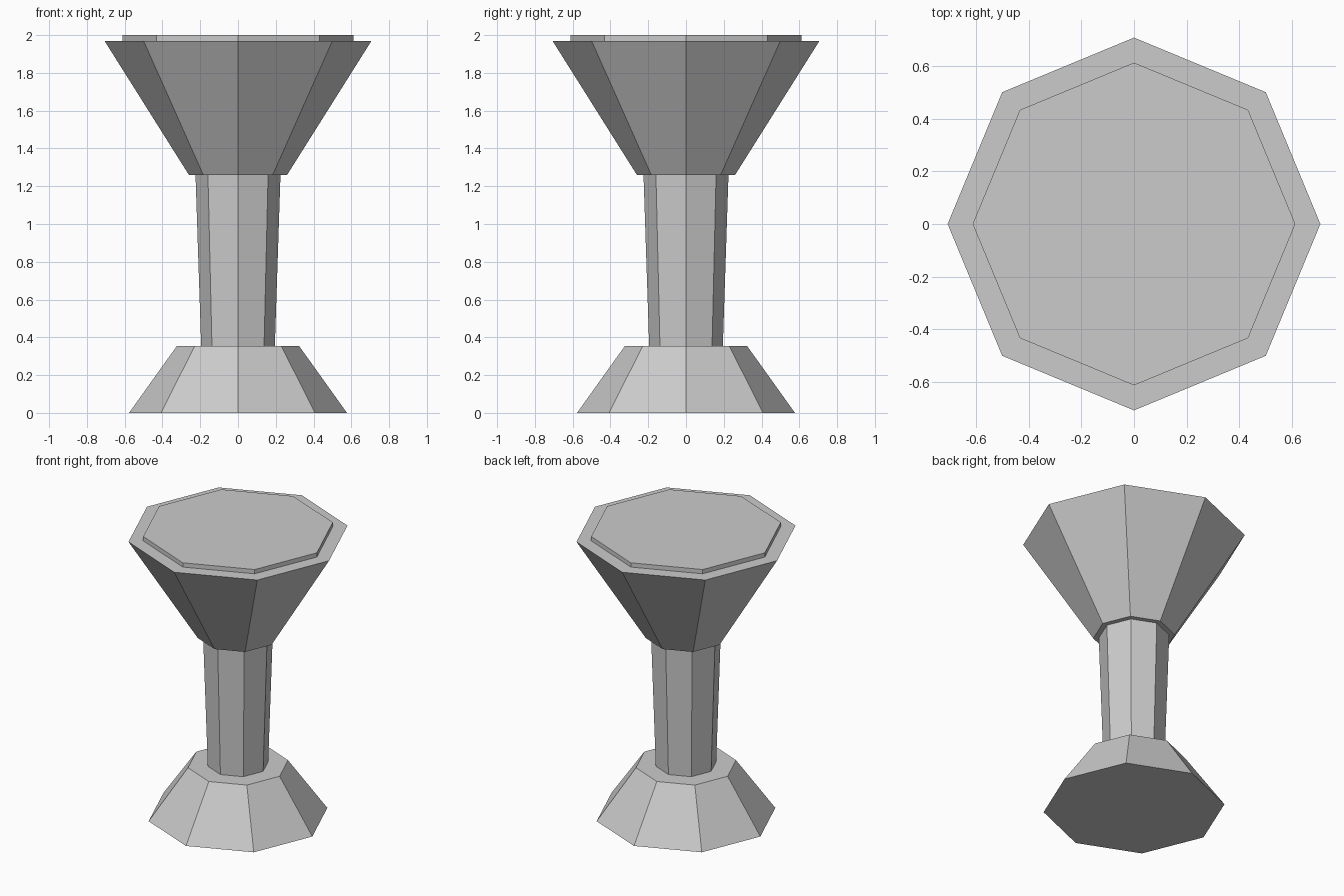
import bpy
import bmesh
import math

if "Cube" in bpy.data.objects:
    bpy.data.objects.remove(bpy.data.objects["Cube"])

grey = bpy.data.materials.new("plain grey")
grey.diffuse_color = (0.6, 0.6, 0.6, 1.0)
grey.use_nodes = True
grey.node_tree.nodes["Principled BSDF"].inputs["Base Color"].default_value = grey.diffuse_color


def octagon_frustum(name, z0, z1, r0, r1):
    """Closed eight-sided frustum with corners on the x and y axes."""
    bm = bmesh.new()
    rings = []
    for z, r in ((z0, r0), (z1, r1)):
        rings.append([bm.verts.new((r * math.cos(i * math.pi / 4),
                                    r * math.sin(i * math.pi / 4), z))
                      for i in range(8)])
    low, high = rings
    bm.faces.new(low[::-1])
    bm.faces.new(high)
    for i in range(8):
        j = (i + 1) % 8
        bm.faces.new((low[i], low[j], high[j], high[i]))
    mesh = bpy.data.meshes.new(name)
    bm.to_mesh(mesh)
    bm.free()
    mesh.materials.append(grey)
    obj = bpy.data.objects.new(name, mesh)
    bpy.context.collection.objects.link(obj)
    return obj


# Flared foot, slim stem, wide bowl and the raised disc on top
octagon_frustum("foot", 0.0, 0.355, 0.577, 0.323)
octagon_frustum("stem", 0.355, 1.26, 0.195, 0.225)
octagon_frustum("bowl", 1.26, 1.97, 0.26, 0.707)
octagon_frustum("top_disc", 1.97, 2.0, 0.612, 0.612)
